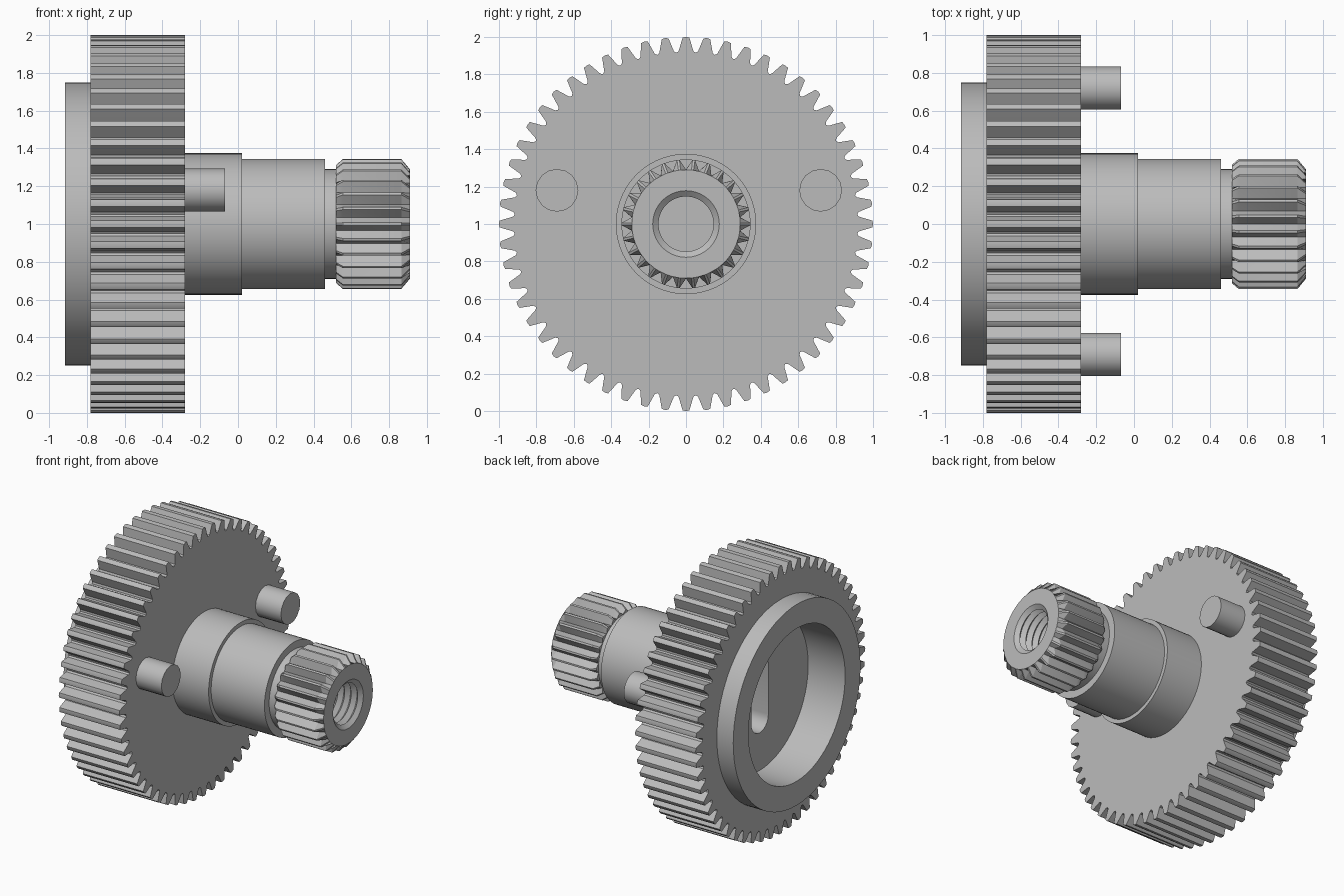
import bpy
import bmesh
from math import cos, sin, pi, radians

default = bpy.data.objects.get("Cube")
if default:
    bpy.data.objects.remove(default, do_unlink=True)

AXIS_Z = 1.0

steel = bpy.data.materials.new("grey steel")
steel.use_nodes = True
GREY = (0.5, 0.5, 0.5, 1)
steel.diffuse_color = GREY
steel.node_tree.nodes["Principled BSDF"].inputs["Base Color"].default_value = GREY


def finish(name, bm, location=(0, 0, AXIS_Z)):
    bmesh.ops.recalc_face_normals(bm, faces=bm.faces)
    mesh = bpy.data.meshes.new(name)
    bm.to_mesh(mesh)
    bm.free()
    mesh.materials.append(steel)
    obj = bpy.data.objects.new(name, mesh)
    obj.location = location
    bpy.context.collection.objects.link(obj)
    return obj


def smooth(obj):
    bpy.ops.object.select_all(action='DESELECT')
    obj.select_set(True)
    bpy.context.view_layer.objects.active = obj
    bpy.ops.object.shade_smooth_by_angle(angle=radians(30))


def loft(name, sections, angles, ring=False, location=(0, 0, AXIS_Z)):
    """Join cross-sections along x; each is (x, radius or list of radii)."""
    bm = bmesh.new()
    n = len(angles)
    loops = []
    for x, r in sections:
        radii = r if isinstance(r, list) else [r] * n
        loops.append([bm.verts.new((x, q * cos(a), q * sin(a)))
                      for q, a in zip(radii, angles)])
    pairs = list(zip(loops, loops[1:]))
    if ring:
        pairs.append((loops[-1], loops[0]))
    else:
        bm.faces.new(loops[0])
        bm.faces.new(loops[-1])
    for a, b in pairs:
        for i in range(n):
            j = (i + 1) % n
            bm.faces.new((a[i], a[j], b[j], b[i]))
    return finish(name, bm, location)


def circle(n):
    return [2 * pi * i / n for i in range(n)]


def toothed(count, tooth):
    """Repeat a tooth given as (fraction of pitch, radius)."""
    angles = [2 * pi * (k + t) / count for k in range(count) for t, _ in tooth]
    return angles, [r for _ in range(count) for _, r in tooth]


# Spur gear
flank = [(0.38, 0.925), (0.27, 0.96), (0.16, 0.997)]
tooth = ([(-0.5, 0.917)] + [(-t, r) for t, r in flank] + [(0, 1.0)]
         + [(t, r) for t, r in reversed(flank)])
angles, radii = toothed(56, tooth)
smooth(loft("spur_gear", [(-0.78, 0.72), (-0.78, radii), (-0.28, radii), (-0.28, 0.3)],
            angles, ring=True))

# Stepped shaft with recessed rear flange
FLOOR = -0.61
shaft = loft("shaft_and_flange", [
    (FLOOR, 0.57), (-0.915, 0.57), (-0.915, 0.75), (-0.7, 0.75), (-0.5, 0.375),
    (0.02, 0.375), (0.02, 0.345), (0.46, 0.345), (0.46, 0.29), (0.54, 0.29)], circle(72))

# Rounded drive slot cut into the recess floor
bm = bmesh.new()
outline = []
for i in range(26):
    a = pi * (i % 13) / 12 + (pi if i > 12 else 0)
    outline.append((0.1 * cos(a), 0.1 * sin(a) + (-0.19 if i > 12 else 0.19)))
face = bm.faces.new([bm.verts.new((FLOOR - 0.1, y, z)) for y, z in outline])
extruded = bmesh.ops.extrude_face_region(bm, geom=[face])["geom"]
bmesh.ops.translate(bm, vec=(0.5, 0, 0),
                    verts=[v for v in extruded if isinstance(v, bmesh.types.BMVert)])
cutter = finish("slot_cutter", bm)
cutter.hide_render = True
cut = shaft.modifiers.new("slot", 'BOOLEAN')
cut.operation = 'DIFFERENCE'
cut.solver = 'EXACT'
cut.object = cutter
bpy.context.view_layer.objects.active = shaft
bpy.ops.object.modifier_apply(modifier=cut.name)
bpy.data.objects.remove(cutter, do_unlink=True)
smooth(shaft)

# Splined end with chamfers and a threaded bore
angles, radii = toothed(26, [(-0.5, 0.292), (-0.08, 0.345), (0.08, 0.345)])
sections = [(0.52, 0.2), (0.52, [min(r, 0.315) for r in radii]), (0.555, radii),
            (0.865, radii), (0.91, 0.29), (0.91, 0.178)]
for k in range(12):
    sections.append((0.885 - 0.027 * k, 0.177 if k % 2 else 0.147))
smooth(loft("splined_end", sections, angles))

# Locating pins
for name, y in (("left_rear_pin", 0.72), ("right_front_pin", -0.69)):
    smooth(loft(name, [(-0.3, 0.114), (-0.07, 0.114)], circle(16),
                location=(0, y, AXIS_Z + 0.18)))
